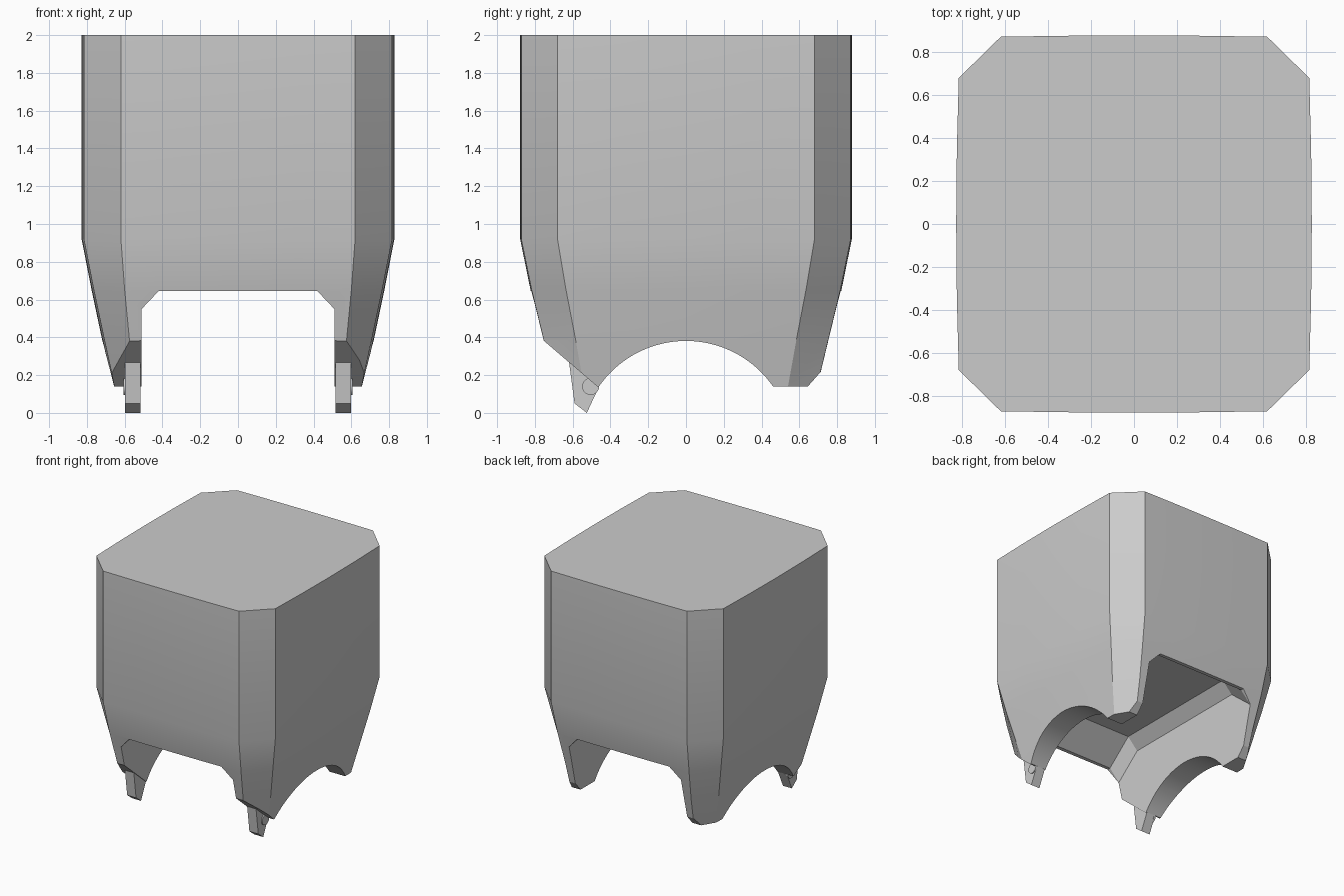
import bpy
import bmesh
import math

cube = bpy.data.objects.get("Cube")
if cube:
    bpy.data.objects.remove(cube, do_unlink=True)

grey = bpy.data.materials.new("plain_grey")
grey.use_nodes = True
grey.diffuse_color = (0.6, 0.6, 0.6, 1)
grey.node_tree.nodes["Principled BSDF"].inputs["Base Color"].default_value = (0.6, 0.6, 0.6, 1)


def loft(name, rings):
    """Closed solid through a list of equal-length rings of points."""
    bm = bmesh.new()
    rows = [[bm.verts.new(p) for p in ring] for ring in rings]
    n = len(rows[0])
    for a, b in zip(rows, rows[1:]):
        for i in range(n):
            j = (i + 1) % n
            bm.faces.new((a[i], a[j], b[j], b[i]))
    bm.faces.new(rows[0])
    bm.faces.new(rows[-1])
    bmesh.ops.recalc_face_normals(bm, faces=bm.faces)
    mesh = bpy.data.meshes.new(name)
    bm.to_mesh(mesh)
    bm.free()
    mesh.materials.append(grey)
    obj = bpy.data.objects.new(name, mesh)
    bpy.context.collection.objects.link(obj)
    return obj


def prism_x(name, profile, x0, x1):
    """Extrude a (y, z) profile along x."""
    return loft(name, [[(x, y, z) for y, z in profile] for x in (x0, x1)])


def circle(y, z, r, n):
    return [(y + r * math.cos(math.tau * i / n), z + r * math.sin(math.tau * i / n)) for i in range(n)]


def activate(obj):
    bpy.ops.object.select_all(action="DESELECT")
    obj.select_set(True)
    bpy.context.view_layer.objects.active = obj


def cut(obj, cutter):
    cutter.hide_render = True
    mod = obj.modifiers.new("cut", "BOOLEAN")
    mod.operation = "DIFFERENCE"
    mod.solver = "EXACT"
    mod.object = cutter
    activate(obj)
    bpy.ops.object.modifier_apply(modifier=mod.name)
    bpy.data.objects.remove(cutter, do_unlink=True)


def smooth(obj, degrees):
    activate(obj)
    bpy.ops.object.shade_smooth_by_angle(angle=math.radians(degrees))


def body_ring(z, wide, deep, corner_x, corner_y):
    """Rectangle with cut corners and slightly bowed sides."""
    steps = (-1, -0.5, 0, 0.5, 1)
    bow_x, bow_y = 0.012, 0.006
    right = [(wide - bow_x * t * t, corner_y * t, z) for t in steps]
    back = [(-corner_x * t, deep - bow_y * t * t, z) for t in steps]
    return right + back + [(-x, -y, z) for x, y, z in right + back]


# Body: straight above, tapering towards the legs
body = loft("body", [
    body_ring(0.14, 0.665, 0.7, 0.56, 0.54),
    body_ring(0.39, 0.72, 0.76, 0.575, 0.585),
    body_ring(0.65, 0.775, 0.823, 0.6, 0.635),
    body_ring(0.92, 0.828, 0.878, 0.62, 0.68),
    body_ring(2, 0.828, 0.878, 0.62, 0.68),
])

# Channel from front to back, with a raised ceiling in the middle
channel = []
for y, rise in ((-1.2, 0), (-0.79, 0), (-0.57, 0.185), (0.57, 0.185), (0.79, 0), (1.2, 0)):
    half = [(0.51, -0.1), (0.51, 0.55 + rise), (0.42, 0.645 + rise)]
    section = half + [(-x, z) for x, z in reversed(half)]
    channel.append([(x, y, z) for x, z in section])
cut(body, loft("channel_cutter", channel))

# Round arches between the front and back legs
cut(body, prism_x("arch_cutter", circle(0, -0.18, 0.561, 96), -1.2, 1.2))

# Slanted underside of the front legs and toe bevel of the back legs
cut(body, prism_x("front_leg_cutter", [(-1.1, 0.68), (-0.76, 0.388), (-0.4, 0.08), (-1.1, 0.08)], -1.2, 1.2))
cut(body, prism_x("back_leg_cutter", [(0.556, 0.04), (0.645, 0.14), (0.822, 0.34), (1.1, 0.04)], -1.2, 1.2))
smooth(body, 20)

# Prongs and their round bosses below the front legs
prong_profile = [(-0.62, 0.275), (-0.59, 0.05), (-0.525, 0), (-0.46, 0.14), (-0.53, 0.24)]
for side, name in ((1, "left"), (-1, "right")):
    prism_x(name + "_prong", prong_profile, side * 0.517, side * 0.598)
    boss = prism_x(name + "_prong_boss", circle(-0.505, 0.14, 0.045, 24), side * 0.59, side * 0.607)
    smooth(boss, 30)
